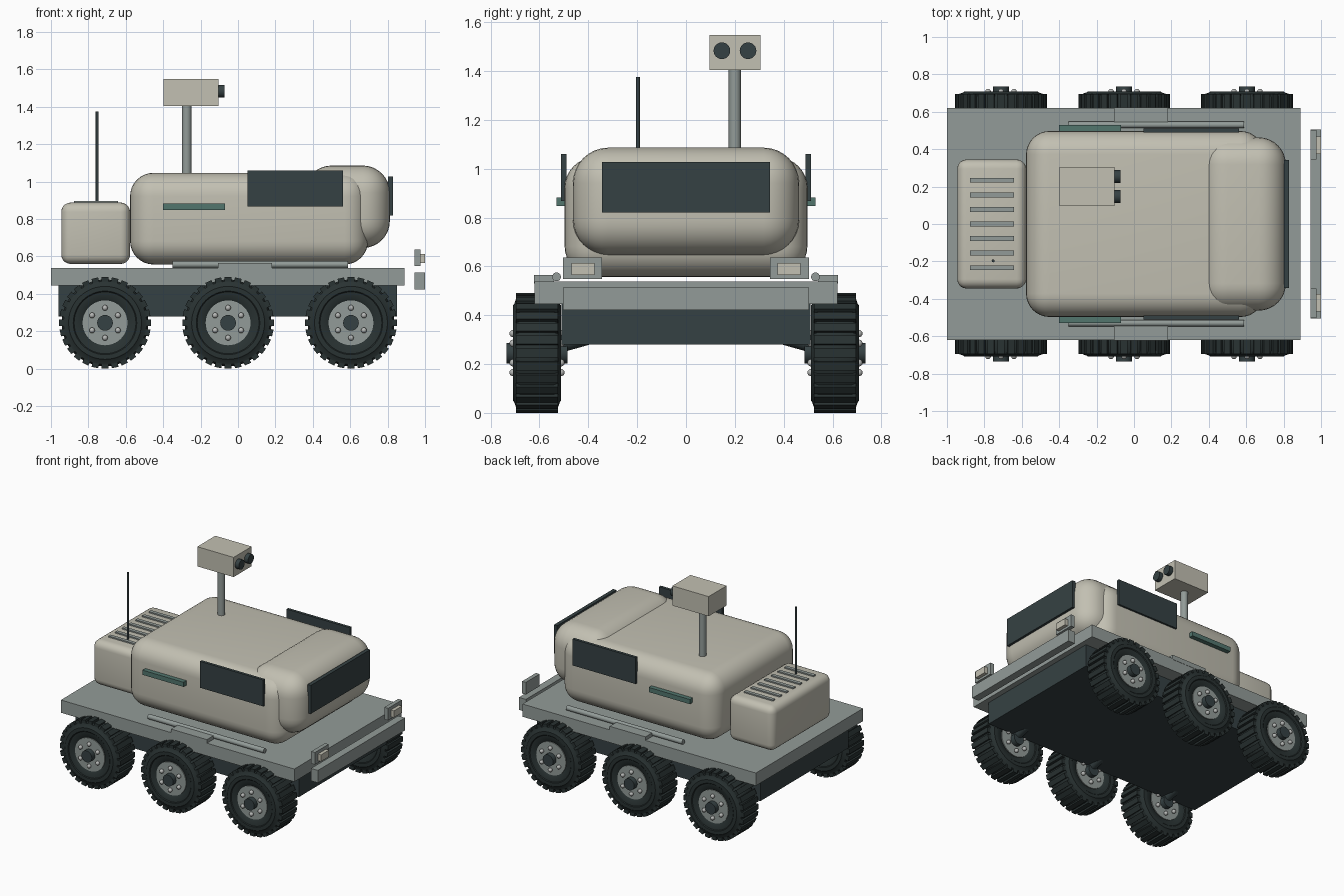
import bpy, bmesh, math
from mathutils import Vector, Matrix

if "Cube" in bpy.data.objects:
    bpy.data.objects.remove(bpy.data.objects["Cube"])


def material(name, color):
    m = bpy.data.materials.new(name)
    m.diffuse_color = (*color, 1)
    m.use_nodes = True
    m.node_tree.nodes["Principled BSDF"].inputs["Base Color"].default_value = m.diffuse_color
    return m


CREAM = material("warm cream", (0.54, 0.525, 0.445))
GREY = material("deck grey", (0.29, 0.33, 0.315))
STEEL = material("light steel", (0.46, 0.47, 0.46))
DARK = material("dark slate", (0.036, 0.053, 0.056))
RUBBER = material("tyre rubber", (0.022, 0.032, 0.032))
TEAL = material("muted teal", (0.085, 0.18, 0.155))


def finish(bm, name, mat, smooth=True):
    bmesh.ops.recalc_face_normals(bm, faces=bm.faces)
    me = bpy.data.meshes.new(name)
    bm.to_mesh(me)
    bm.free()
    me.materials.append(mat)
    if smooth:
        for p in me.polygons:
            p.use_smooth = True
        me.set_sharp_from_angle(angle=math.radians(35))
    ob = bpy.data.objects.new(name, me)
    bpy.context.collection.objects.link(ob)
    return ob


def box(name, xs, ys, zs, mat, bevel=0.0, segments=8):
    """Box from ranges, optionally with rounded edges."""
    bm = bmesh.new()
    bmesh.ops.create_cube(bm, size=1)
    for v in bm.verts:
        v.co = [(r[0] + r[1]) / 2 + c * (r[1] - r[0]) for c, r in zip(v.co, (xs, ys, zs))]
    if bevel:
        bmesh.ops.bevel(bm, geom=bm.edges[:], offset=bevel, segments=segments,
                        profile=0.5, affect='EDGES', clamp_overlap=True)
    return finish(bm, name, mat, bool(bevel))


def rod(name, a, b, r, mat, sides=24):
    """Cylinder between two points."""
    a, b = Vector(a), Vector(b)
    bm = bmesh.new()
    rot = (b - a).to_track_quat('Z', 'Y').to_matrix().to_4x4()
    bmesh.ops.create_cone(bm, cap_ends=True, segments=sides, radius1=r, radius2=r,
                          depth=(b - a).length, matrix=Matrix.Translation((a + b) / 2) @ rot)
    return finish(bm, name, mat)


def lathe(name, profile, mat, sides=48):
    """Closed (radius, y) profile turned around the y axis."""
    bm = bmesh.new()
    rings = []
    for i in range(sides):
        t = math.tau * i / sides
        rings.append([bm.verts.new((r * math.cos(t), y, r * math.sin(t))) for r, y in profile])
    n = len(profile)
    for i in range(sides):
        p, q = rings[i], rings[(i + 1) % sides]
        for k in range(n):
            bm.faces.new((p[k], p[(k + 1) % n], q[(k + 1) % n], q[k]))
    return finish(bm, name, mat)


def wheel_parts():
    """One wheel at the origin, axle along y."""
    # tyre with stepped sidewalls
    half = [(0.115, 0.078), (0.13, 0.090), (0.165, 0.094), (0.17, 0.099), (0.195, 0.099),
            (0.20, 0.094), (0.222, 0.086), (0.232, 0.070)]
    tyre = lathe("tyre", half + [(r, -y) for r, y in reversed(half)], RUBBER)
    # tread lugs
    bm = bmesh.new()
    count = 28
    for i in range(count):
        m = Matrix.Rotation(math.tau * i / count, 4, 'Y') @ Matrix.Translation((0, 0, 0.230))
        bmesh.ops.create_cube(bm, size=1, matrix=m @ Matrix.Diagonal((0.036, 0.172, 0.030, 1)))
    lugs = finish(bm, "tread_lugs", RUBBER, False)
    # rim disc, hub and bolts
    rim = rod("wheel_rim", (0, -0.088, 0), (0, 0.088, 0), 0.12, GREY, 40)
    hub = rod("wheel_hub", (0, -0.125, 0), (0, 0.125, 0), 0.042, DARK)
    bm = bmesh.new()
    for i in range(6):
        t = math.tau * (i + 0.5) / 6
        for y in (-0.098, 0.098):
            bmesh.ops.create_uvsphere(bm, u_segments=12, v_segments=8, radius=0.015, matrix=Matrix.Translation(
                (0.08 * math.cos(t), y, 0.08 * math.sin(t))))
    bolts = finish(bm, "wheel_bolts", STEEL)
    return [tyre, lugs, rim, hub, bolts]


# wheels and suspension arms
WHEEL_X = (-0.711, -0.053, 0.604)
parts = wheel_parts()
spots = [(x, s * 0.61, 0.245) for x in WHEEL_X for s in (-1, 1)]
for ob in parts:
    for spot in spots[1:]:
        copy = ob.copy()
        copy.location = spot
        bpy.context.collection.objects.link(copy)
    ob.location = spots[0]
for x in WHEEL_X:
    for s in (-1, 1):
        rod("suspension_arm", (x, s * 0.38, 0.32), (x, s * 0.54, 0.275), 0.035, DARK)

# chassis and deck
box("chassis", (-0.96, 0.85), (-0.51, 0.51), (0.28, 0.45), DARK)
box("deck", (-1.0, 0.89), (-0.62, 0.62), (0.445, 0.538), GREY)

# body, cab and rear equipment box
box("main_body", (-0.577, 0.695), (-0.497, 0.497), (0.557, 1.047), CREAM, 0.125)
box("cab", (0.355, 0.812), (-0.463, 0.463), (0.645, 1.086), CREAM, 0.145)
box("rear_box", (-0.945, -0.577), (-0.345, 0.345), (0.56, 0.888), CREAM, 0.05, 5)
for i in range(7):
    y = (i - 3) * 0.078
    box("vent_slat", (-0.877, -0.642), (y - 0.013, y + 0.013), (0.875, 0.897), GREY)

# windows, side stripes and step rails
box("windscreen", (0.803, 0.83), (-0.343, 0.343), (0.82, 1.028), DARK)
for s in (-1, 1):
    def side(a, b):
        return tuple(sorted((s * a, s * b)))
    box("side_window", (0.05, 0.562), side(0.49, 0.511), (0.867, 1.06), DARK)
    box("side_stripe", (-0.402, -0.07), side(0.49, 0.53), (0.848, 0.882), TEAL)
    rod("side_rail", (-0.35, s * 0.53, 0.557), (0.588, s * 0.53, 0.557), 0.018, GREY, 16)
    box("rail_mount", (-0.107, 0.183), side(0.54, 0.622), (0.53, 0.565), GREY)
    # headlights
    box("headlight_housing", (0.945, 0.975), side(0.344, 0.503), (0.548, 0.637), GREY)
    box("headlight_lens", (0.97, 1.0), side(0.375, 0.468), (0.564, 0.613), CREAM)

# front bumper
box("bumper", (0.944, 1.0), (-0.504, 0.504), (0.422, 0.513), GREY)

# antenna
rod("antenna", (-0.753, -0.197, 0.87), (-0.753, -0.197, 1.375), 0.008, DARK, 12)

# camera mast and head
rod("mast", (-0.274, 0.2, 1.03), (-0.274, 0.2, 1.42), 0.025, GREY)
box("camera_head", (-0.397, -0.103), (0.096, 0.305), (1.404, 1.548), CREAM)
for y in (0.147, 0.254):
    rod("camera_lens", (-0.12, y, 1.483), (-0.073, y, 1.483), 0.034, DARK)
